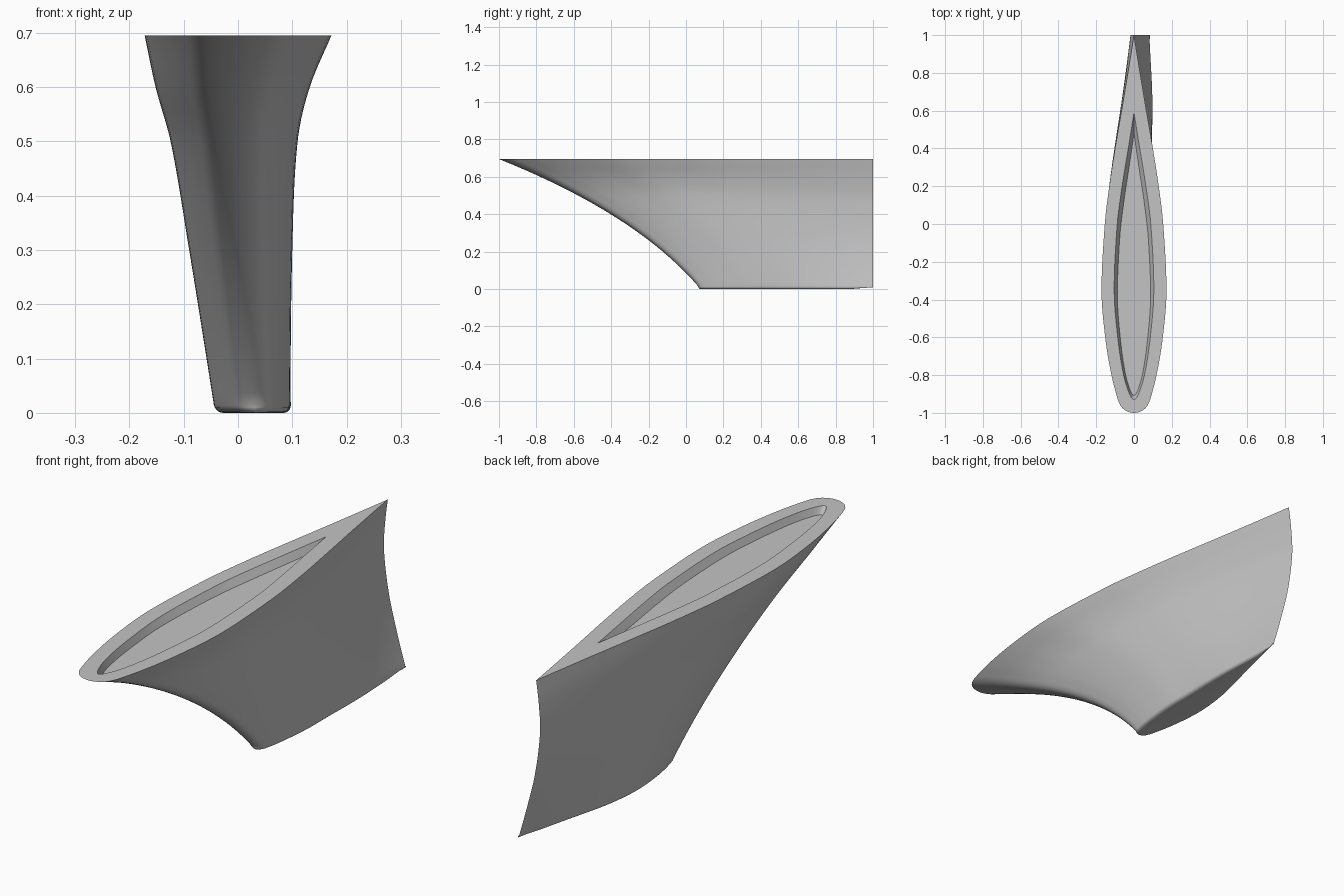
import bpy, bmesh, math

cube = bpy.data.objects.get("Cube")
if cube:
    bpy.data.objects.remove(cube)

TOP = 0.695
FILLET = 0.015
N = 44      # samples along the chord
ROWS = 36   # sections from root to tip


def curve(keys, x):
    """Smooth interpolation through (position, value) pairs."""
    def slope(i):
        a, b = keys[max(i - 1, 0)], keys[min(i + 1, len(keys) - 1)]
        return (b[1] - a[1]) / (b[0] - a[0])
    x = min(max(x, keys[0][0]), keys[-1][0])
    for i in range(len(keys) - 1):
        (x0, y0), (x1, y1) = keys[i], keys[i + 1]
        if x <= x1:
            d = x1 - x0
            t = (x - x0) / d
            h = t * t * (3 - 2 * t)
            return (y0 + (y1 - y0) * h + slope(i) * d * t * (1 - t) ** 2
                    - slope(i + 1) * d * t * t * (1 - t))


# Foil and recess half-thickness, against the square root of chord position
FOIL = [(0, 0), (.07, .23), (.11, .35), (.17, .47), (.245, .58), (.32, .7), (.45, .89),
        (.57, 1), (.707, .9), (.775, .76), (.837, .58), (.92, .29), (1, 0)]
LENS = [(0, 0), (.08, .12), (.17, .28), (.29, .52), (.466, .82), (.617, 1), (.78, .85),
        (.862, .6), (.935, .29), (1, 0)]
# Section half-width, centre and trailing edge offset, against height
HALF = [(0, .069), (.3, .095), (.5, .117), (.6, .142), (TOP, .172)]
CENTRE = [(0, .031), (.3, .005), (.5, -.008), (.6, -.01), (TOP, 0)]
TRAIL = [(0, .085), (.15, .042), (.3, .005), (.48, -.018), (.6, -.012), (TOP, 0)]
CAMBER = [(0, 0), (.24, -.08), (.45, 0), (.73, .55), (1, 1)]

bm = bmesh.new()


def ring(section):
    """Loop of vertices: trailing edge, left side, nose, right side."""
    left = [section(i / N, 1) for i in range(N, -1, -1)]
    right = [section(i / N, -1) for i in range(1, N)]
    return [bm.verts.new(p) for p in left + right]


def bridge(a, b):
    for i in range(len(a)):
        j = (i + 1) % len(a)
        bm.faces.new((a[i], a[j], b[j], b[i]))


def cap(r):
    """Fill a ring with strips across the chord."""
    n = len(r)
    bm.faces.new((r[0], r[1], r[-1]))
    for i in range(1, N - 1):
        bm.faces.new((r[i], r[i + 1], r[n - i - 1], r[n - i]))
    bm.faces.new((r[N - 1], r[N], r[N + 1]))


def foil(z, nose, inset):
    half, mid = curve(HALF, z), curve(CENTRE, z)
    swing = curve(TRAIL, z) - mid

    def section(q, side):
        s = q * q
        w = half * curve(FOIL, q)
        lift = 0
        if inset and s > .5:
            lift = inset * (1 - min(1, w / FILLET))
        x = mid + swing * curve(CAMBER, s) + side * max(w - inset, w * .1)
        return (x, nose + (1 - nose) * s, z + lift)
    return section


def lens(start, end, half, z):
    return lambda q, side: (side * half * curve(LENS, q), start + (end - start) * q * q, z)


# Fin body: sections following the swept leading edge
rows = []
for k in range(ROWS + 1):
    t = k / ROWS
    a, b, c = (1 - t) ** 2, 2 * t * (1 - t), t * t
    rows.append((a * TOP + b * .403 + c * FILLET, -a - b * .27 + c * .065, 0))
for k in range(1, 6):
    angle = k / 5 * math.pi / 2
    inset = FILLET * (1 - math.cos(angle))
    rows.append((FILLET * (1 - math.sin(angle)), .065 + inset, inset))
rings = [ring(foil(*r)) for r in rows]
for upper, lower in zip(rings, rings[1:]):
    bridge(upper, lower)
cap(rings[-1])

# Mounting face with a shallow recess
rim = ring(lens(-.93, .59, .105, TOP))
floor = ring(lens(-.908, .48, .088, TOP - .03))
bridge(rings[0], rim)
bridge(rim, floor)
cap(floor)

bmesh.ops.recalc_face_normals(bm, faces=bm.faces)
mesh = bpy.data.meshes.new("fin")
bm.to_mesh(mesh)
bm.free()

# Plain grey finish
grey = bpy.data.materials.new("light_grey")
grey.use_nodes = True
colour = (.55, .55, .55, 1)
grey.diffuse_color = colour
grey.node_tree.nodes["Principled BSDF"].inputs["Base Color"].default_value = colour
mesh.materials.append(grey)

fin = bpy.data.objects.new("fin", mesh)
bpy.context.collection.objects.link(fin)
bpy.ops.object.select_all(action="DESELECT")
fin.select_set(True)
bpy.context.view_layer.objects.active = fin
bpy.ops.object.shade_smooth_by_angle(angle=math.radians(35))
